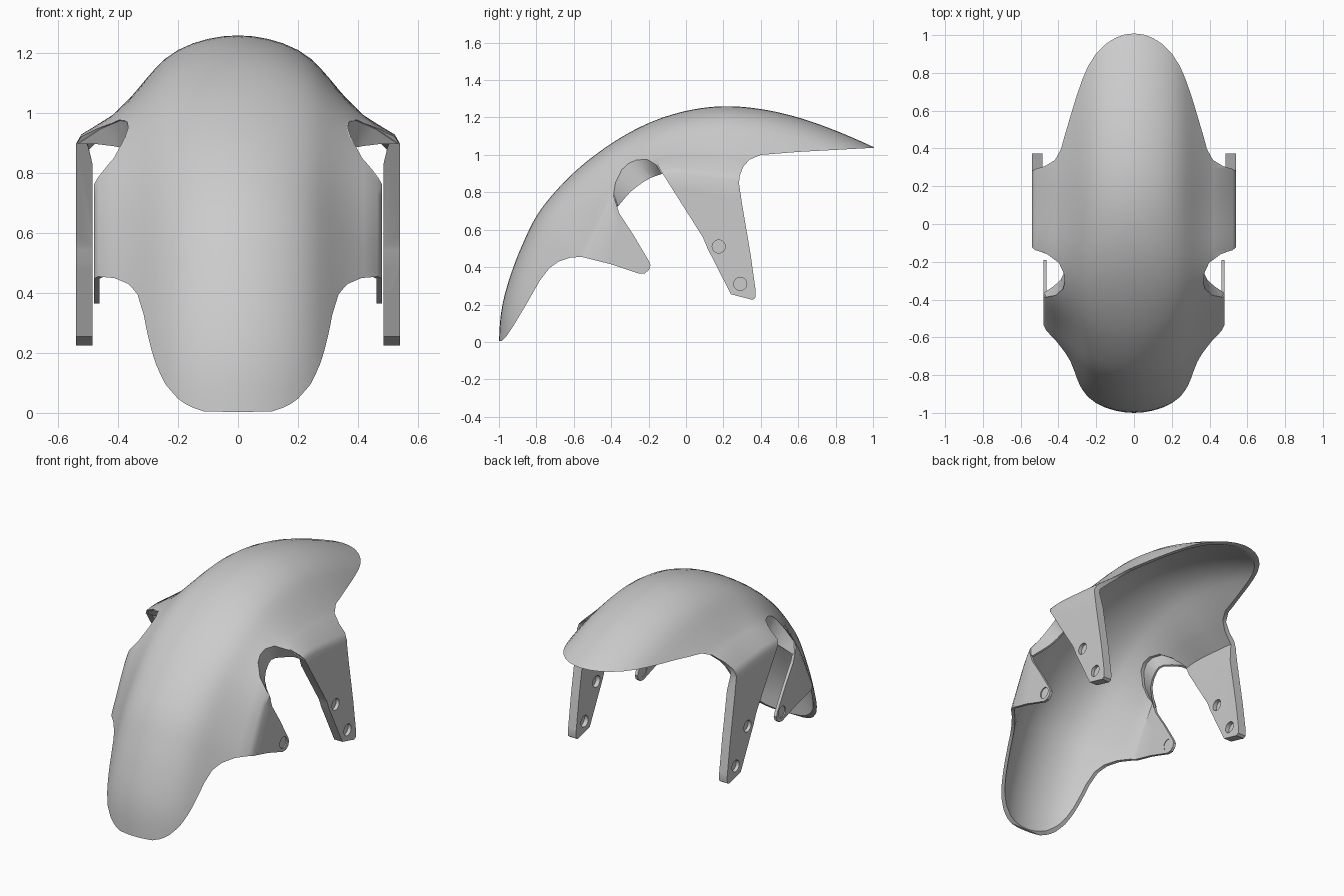
import bpy, bmesh, math
from mathutils import Vector

if "Cube" in bpy.data.objects:
    bpy.data.objects.remove(bpy.data.objects["Cube"])

AXLE = (0.2, -0.2)          # every cross-section points at this (y, z)

# crown line along the middle, arch rim and full side outline, all (y, z)
CROWN = [(-1.0, -.1), (-1.0, 0), (-.988, .16), (-.95, .32), (-.875, .52), (-.775, .71),
         (-.6, .905), (-.4, 1.06), (-.2, 1.17), (0, 1.235), (.2, 1.26), (.4, 1.245),
         (.6, 1.2), (.8, 1.13), (1.0, 1.043), (1.1, .99)]
ARCH = [(-.37, .73), (-.39, .79), (-.38, .85), (-.345, .92), (-.31, .953), (-.265, .974),
        (-.205, .978), (-.155, .95), (-.125, .9)]
FRONT_EDGE = [(-1.1, .002), (-.985, .004), (-.96, .03), (-.92, .09), (-.86, .19), (-.78, .33),
              (-.73, .395), (-.68, .43), (-.62, .45), (-.56, .455), (-.4, .415), (-.25, .365),
              (-.22, .367), (-.198, .385), (-.19, .41), (-.2, .435), (-.28, .57), (-.355, .685)]
REAR_EDGE = [(.09, .56), (.115, .5), (.24, .255), (.355, .225), (.37, .235), (.373, .27),
             (.345, .47), (.3, .735), (.283, .85), (.288, .89), (.305, .935), (.34, .975),
             (.4, 1.0), (.6, 1.016), (.97, 1.036), (1.1, 1.045), (1.1, 1.5), (-1.1, 1.5)]
# cross-section: (depth below crown, half width), shared part
TOP = [(0, 0), (.003, .05), (.012, .1), (.027, .15), (.05, .2), (.08, .243), (.11, .273),
       (.15, .307), (.2, .347), (.25, .392), (.28, .42)]
TAB_SIDE = [(.325, .465), (.36, .48), (.5, .48), (1.2, .48)]
LEG_SIDE = [(.36, .523), (.40, .54), (.5, .54), (1.2, .54)]


def smooth_curve(pts, n):
    """Catmull-Rom through pts, n steps per span."""
    p = [Vector(q) for q in pts]
    p = [2 * p[0] - p[1]] + p + [2 * p[-1] - p[-2]]
    out = []
    for i in range(1, len(p) - 2):
        a, b, c, d = p[i - 1:i + 3]
        for j in range(n):
            t = j / n
            out.append(.5 * (2 * b + (c - a) * t + (2 * a - 5 * b + 4 * c - d) * t * t
                             + (3 * b - a - 3 * c + d) * t ** 3))
    return out + [p[-2]]


def polar(y, z):
    dy, dz = y - AXLE[0], z - AXLE[1]
    return math.degrees(math.atan2(dy, dz)), math.hypot(dy, dz)


def section(ang, radius):
    """Half cross-section at an angle: list of (depth, half width, thickness)."""
    w = min(1, max(0, (ang + 31) / 13))
    w = w * w * (3 - 2 * w)
    k = 1 + .55 * math.exp(-((ang + 24) / 14) ** 2)
    side = [(a[0] + (b[0] - a[0]) * w, a[1] + (b[1] - a[1]) * w)
            for a, b in zip(TAB_SIDE, LEG_SIDE)]
    out = []
    for d, x in TOP + side:
        thick = .018 + .037 * w * min(1, max(0, (d - .28) / .2))
        out.append((d / k if d < 1 else radius - .2, x, thick))
    return out


STATIONS = smooth_curve(CROWN, 5)


def half_width(y, z):
    ang, r = polar(y, z)
    c = min(STATIONS, key=lambda s: abs(polar(*s)[0] - ang))
    cr = polar(*c)[1]
    sec = section(ang, cr)
    d = cr - r
    for a, b in zip(sec, sec[1:]):
        if a[0] <= d <= b[0]:
            return a[1] + (b[1] - a[1]) * (d - a[0]) / (b[0] - a[0])
    return sec[-1][1]


def make(name, verts, faces):
    bm = bmesh.new()
    vs = [bm.verts.new(v) for v in verts]
    for f in faces:
        bm.faces.new([vs[i] for i in f])
    bmesh.ops.recalc_face_normals(bm, faces=bm.faces)
    me = bpy.data.meshes.new(name)
    bm.to_mesh(me)
    bm.free()
    ob = bpy.data.objects.new(name, me)
    bpy.context.collection.objects.link(ob)
    return ob


def select(ob):
    bpy.ops.object.select_all(action='DESELECT')
    ob.select_set(True)
    bpy.context.view_layer.objects.active = ob


def boolean(ob, cutter, op):
    m = ob.modifiers.new(op, 'BOOLEAN')
    m.operation, m.object, m.solver = op, cutter, 'EXACT'
    select(ob)
    bpy.ops.object.modifier_apply(modifier=m.name)
    bpy.data.objects.remove(cutter)


# lofted shell with real thickness
verts, faces = [], []
for s in STATIONS:
    ang, radius = polar(*s)
    inward = (Vector(AXLE) - s).normalized()
    sec = section(ang, radius)
    inner = []
    for i, (d, x, t) in enumerate(sec):
        a, b = sec[max(i - 1, 0)], sec[min(i + 1, len(sec) - 1)]
        tan = Vector((0, 1)) if i == 0 else Vector((b[0] - a[0], b[1] - a[1])).normalized()
        inner.append((d + t * tan.y, x - t * tan.x))
    outer = [(d, x) for d, x, t in sec]
    ring = [(d, -x) for d, x in outer[:0:-1]] + outer
    ring += inner[::-1] + [(d, -x) for d, x in inner[1:]]
    for d, x in ring:
        p = s + inward * d
        verts.append((x, p.x, p.y))
n = len(ring)
for i in range(len(STATIONS) - 1):
    for j in range(n):
        k = (j + 1) % n
        faces.append((i * n + j, i * n + k, (i + 1) * n + k, (i + 1) * n + j))
faces += [tuple(range(n)), tuple(range(len(verts) - n, len(verts)))]
fender = make("fender_shell", verts, faces)

# trim to the side outline
outline = FRONT_EDGE + ARCH + REAR_EDGE
m = len(outline)
prism = make("outline_cutter", [(x, y, z) for x in (-.8, .8) for y, z in outline],
             [tuple(range(m)), tuple(range(m, 2 * m))]
             + [(i, (i + 1) % m, (i + 1) % m + m, i + m) for i in range(m)])
prism.hide_render = True
boolean(fender, prism, 'INTERSECT')

# bolt holes with thin recessed seats
for y, z, seat in ((-.245, .42, .469), (.175, .51, .515), (.29, .31, .515)):
    bpy.ops.mesh.primitive_cylinder_add(vertices=24, radius=.035, depth=1.6,
                                        location=(0, y, z), rotation=(0, math.pi / 2, 0))
    cutter = bpy.context.object
    cutter.hide_render = True
    boolean(fender, cutter, 'DIFFERENCE')
    for side in (-1, 1):
        bpy.ops.mesh.primitive_cylinder_add(vertices=24, radius=.036, depth=.008,
                                            location=(side * seat, y, z),
                                            rotation=(0, math.pi / 2, 0))
        bpy.context.object.name = "bolt_seat"

select(fender)
bpy.ops.object.shade_smooth_by_angle(angle=math.radians(32))

# turned-in lip under each arch
rim = [(half_width(y, z) - .004, y, z) for y, z in ARCH]
lip = smooth_curve([(.465, -.365, .725), (.385, -.3, .8), (.355, -.22, .86),
                    (.37, -.17, .885), (.47, -.125, .9)], 2)
q = len(rim)
for side in (-1, 1):
    ob = make("arch_lip", [(side * x, y, z) for x, y, z in rim + [tuple(v) for v in lip]],
              [(i, i + 1, q + i + 1, q + i) for i in range(q - 1)])
    sol = ob.modifiers.new("thickness", 'SOLIDIFY')
    sol.thickness, sol.offset = .012, 0
    select(ob)
    bpy.ops.object.modifier_apply(modifier=sol.name)
    bpy.ops.object.shade_smooth_by_angle(angle=math.radians(40))
